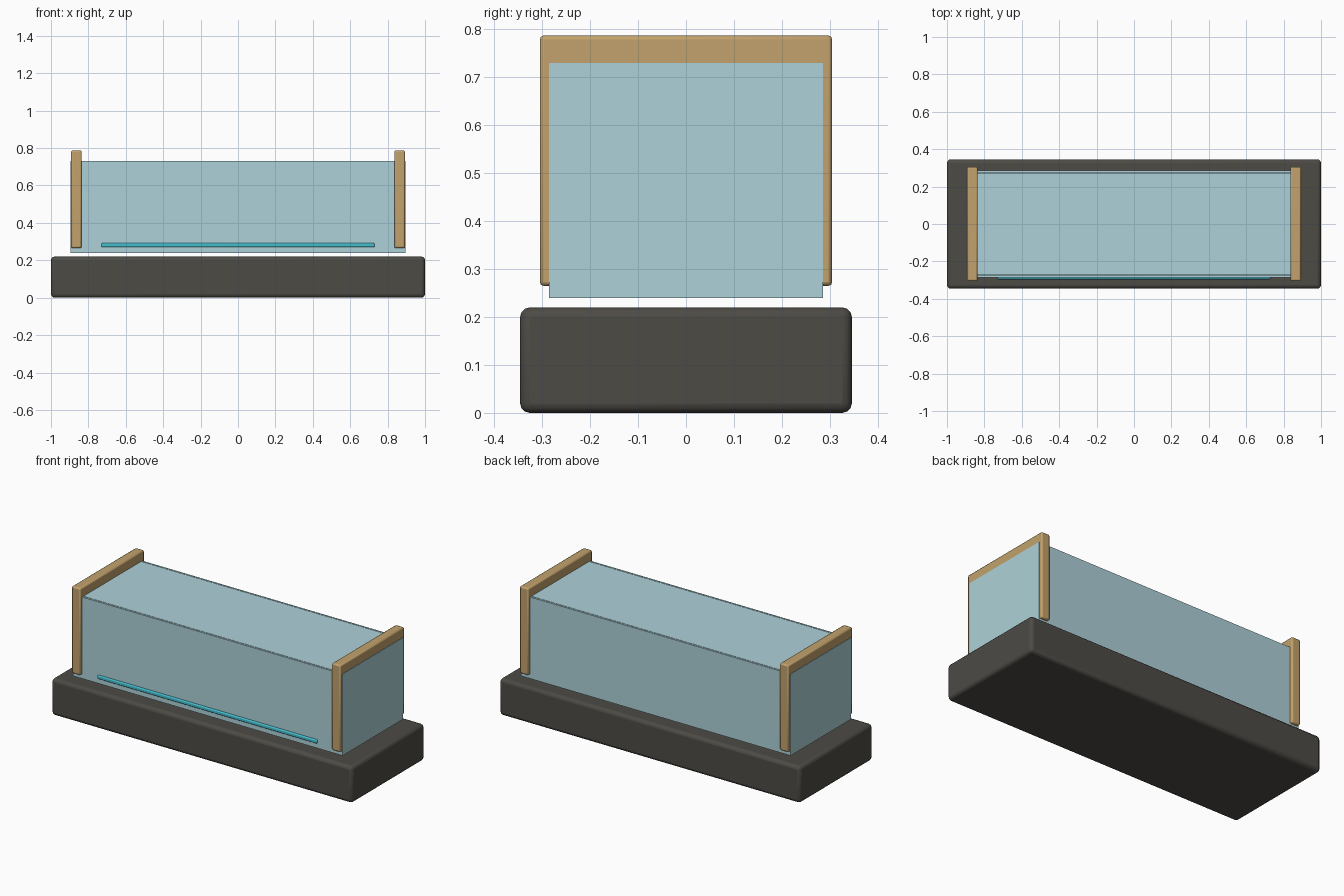
import bpy
import bmesh
from math import radians
from mathutils import Vector

cube = bpy.data.objects.get("Cube")
if cube:
    bpy.data.objects.remove(cube, do_unlink=True)


def material(name, rgb, rough):
    mat = bpy.data.materials.new(name)
    mat.use_nodes = True
    mat.diffuse_color = (*rgb, 1)
    shader = mat.node_tree.nodes["Principled BSDF"]
    shader.inputs["Base Color"].default_value = (*rgb, 1)
    shader.inputs["Roughness"].default_value = rough
    return mat


stone = material("dark_stone", (0.075, 0.07, 0.06), 0.8)
glass = material("pale_glass", (0.42, 0.64, 0.69), 0.2)
brass = material("warm_brass", (0.54, 0.36, 0.15), 0.4)
glow = material("cyan_strip", (0.06, 0.51, 0.61), 0.3)


def finish(name, bm, mat, bevel, segments):
    bmesh.ops.recalc_face_normals(bm, faces=bm.faces)
    mesh = bpy.data.meshes.new(name)
    bm.to_mesh(mesh)
    bm.free()
    mesh.materials.append(mat)
    obj = bpy.data.objects.new(name, mesh)
    bpy.context.collection.objects.link(obj)
    if bevel:
        mod = obj.modifiers.new("Soft edges", 'BEVEL')
        mod.width = bevel
        mod.segments = segments
    bpy.ops.object.select_all(action='DESELECT')
    obj.select_set(True)
    bpy.context.view_layer.objects.active = obj
    bpy.ops.object.shade_smooth_by_angle(angle=radians(35))
    return obj


def box(name, low, high, mat, bevel=0, segments=3):
    low, high = Vector(low), Vector(high)
    bm = bmesh.new()
    bmesh.ops.create_cube(bm, size=1)
    bmesh.ops.scale(bm, vec=high - low, verts=bm.verts)
    bmesh.ops.translate(bm, vec=(low + high) / 2, verts=bm.verts)
    return finish(name, bm, mat, bevel, segments)


def end_frame(name, x0, x1):
    # Inverted U profile extruded along x
    half, inner, bottom, lintel, top = 0.305, 0.26, 0.265, 0.72, 0.787
    outline = [(-half, bottom), (-half, top), (half, top), (half, bottom),
               (inner, bottom), (inner, lintel), (-inner, lintel), (-inner, bottom)]
    bm = bmesh.new()
    face = bm.faces.new([bm.verts.new((x0, y, z)) for y, z in outline])
    ext = bmesh.ops.extrude_face_region(bm, geom=[face])
    moved = [v for v in ext["geom"] if isinstance(v, bmesh.types.BMVert)]
    bmesh.ops.translate(bm, vec=(x1 - x0, 0, 0), verts=moved)
    return finish(name, bm, brass, 0.008, 2)


# Heavy plinth
box("base", (-1, -0.346, 0), (1, 0.346, 0.22), stone, 0.02)

# Glass case: long panes, end panes, lid and floor
X, Y, LOW, TOP, T = 0.896, 0.286, 0.24, 0.73, 0.01
for side, s in (("front", -1), ("back", 1)):
    ys = sorted((s * Y, s * (Y - T)))
    box(side + "_pane", (-X, ys[0], LOW), (X, ys[1], TOP), glass)
for side, s in (("right", -1), ("left", 1)):
    xs = sorted((s * X, s * (X - T)))
    box(side + "_pane", (xs[0], T - Y, LOW), (xs[1], Y - T, TOP), glass)
    # Metal frame at each end of the case
    fx = sorted((s * 0.836, s * 0.893))
    end_frame(side + "_end_frame", *fx)
box("lid_pane", (T - X, T - Y + 0.003, TOP - T), (X - T, Y - T - 0.003, TOP), glass)
box("floor_pane", (T - X, T - Y, LOW), (X - T, Y - T, LOW + T), glass)

# Light strip along the lower front
box("light_strip", (-0.73, -0.296, 0.27), (0.73, -0.28, 0.292), glow, 0.006)
